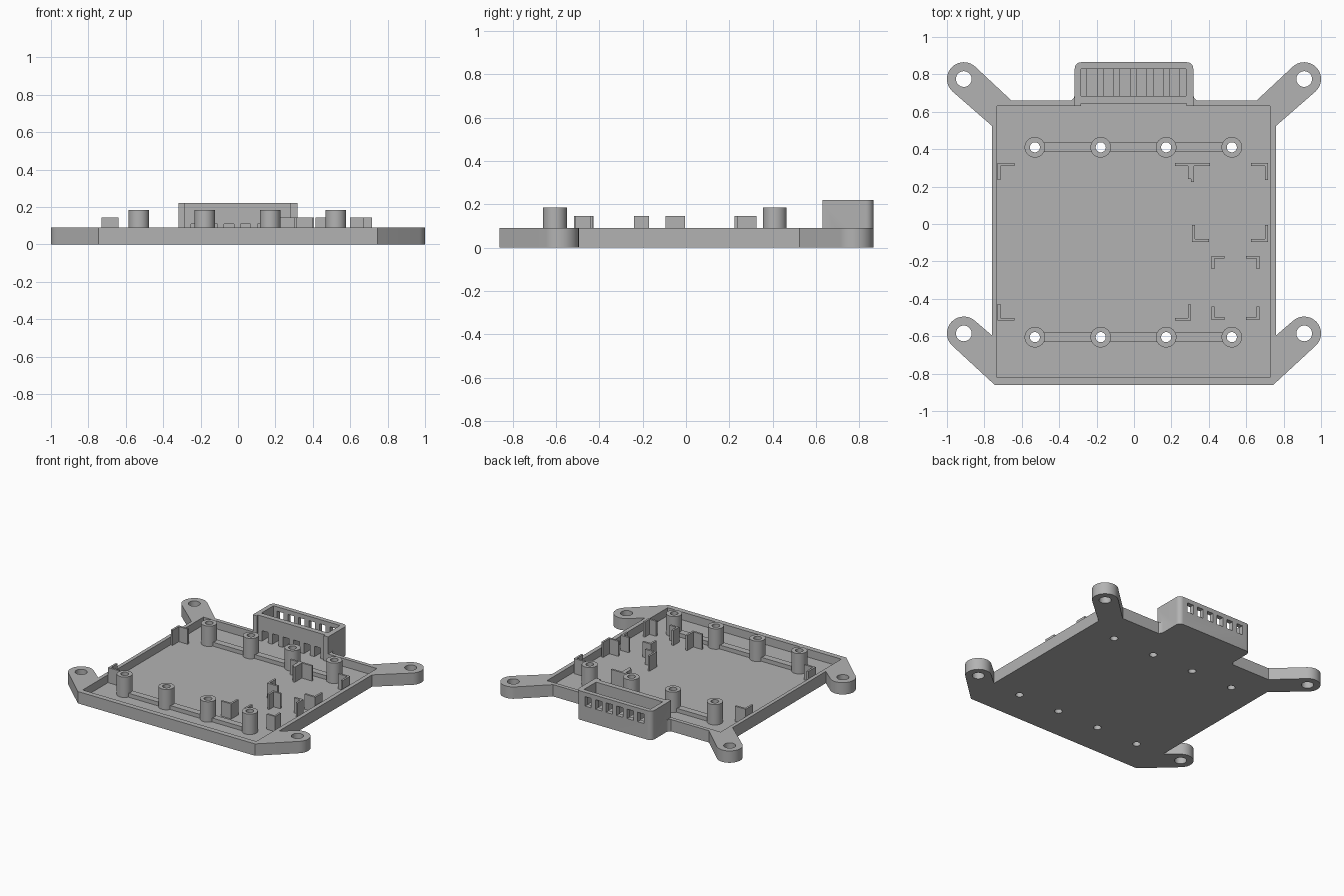
import bpy, bmesh, math

if "Cube" in bpy.data.objects:
    bpy.data.objects.remove(bpy.data.objects["Cube"])

grey = bpy.data.materials.new("light grey plastic")
grey.diffuse_color = (0.45, 0.45, 0.45, 1)
grey.use_nodes = True
grey.node_tree.nodes["Principled BSDF"].inputs["Base Color"].default_value = grey.diffuse_color


def prism(name, pts, z0, z1):
    """Extrude a closed counter-clockwise outline from z0 to z1."""
    bm = bmesh.new()
    face = bm.faces.new([bm.verts.new((x, y, z0)) for x, y in pts])
    ext = bmesh.ops.extrude_face_region(bm, geom=[face])
    bmesh.ops.translate(bm, vec=(0, 0, z1 - z0),
                        verts=[v for v in ext["geom"] if isinstance(v, bmesh.types.BMVert)])
    bmesh.ops.recalc_face_normals(bm, faces=bm.faces)
    me = bpy.data.meshes.new(name)
    bm.to_mesh(me)
    bm.free()
    me.materials.append(grey)
    ob = bpy.data.objects.new(name, me)
    bpy.context.collection.objects.link(ob)
    return ob


def rect(x0, x1, y0, y1):
    return [(x0, y0), (x1, y0), (x1, y1), (x0, y1)]


def arc(cx, cy, r, a0, a1, n):
    angles = [math.radians(a0 + (a1 - a0) * i / n) for i in range(n + 1)]
    return [(cx + r * math.cos(a), cy + r * math.sin(a)) for a in angles]


def circle(cx, cy, r, n=32):
    return arc(cx, cy, r, 0, 360, n)[:-1]


def mirrored(right):
    return right + [(-x, y) for x, y in reversed(right)]


def combine(target, others, op="DIFFERENCE"):
    for other in others:
        mod = target.modifiers.new(op.title(), "BOOLEAN")
        mod.operation, mod.solver, mod.object = op, "EXACT", other
        bpy.context.view_layer.objects.active = target
        bpy.ops.object.modifier_apply(modifier=mod.name)


def discard(obs):
    for ob in obs:
        bpy.data.objects.remove(ob)


def smooth(ob):
    bpy.ops.object.select_all(action="DESELECT")
    ob.select_set(True)
    bpy.context.view_layer.objects.active = ob
    bpy.ops.object.shade_smooth_by_angle(angle=math.radians(30))


FLOOR, RIM, TOP = 0.03, 0.09, 0.22
LUG_X, LUG_YS = 0.91, (-0.585, 0.775)
POST_XS, POST_YS = (-0.53, -0.178, 0.172, 0.523), (-0.605, 0.41)

# Tray body with four rounded mounting arms and a flared neck at the back
right = [(0.745, -0.86)]
right += arc(LUG_X, LUG_YS[0], 0.09, -47, 133, 20)
right += [(0.76, -0.595), (0.76, 0.525)]
right += arc(LUG_X, LUG_YS[1], 0.09, -47, 133, 20)
right += [(0.655, 0.66), (0.335, 0.66), (0.322, 0.675), (0.31, 0.71)]
tray = prism("tray", mirrored(right), 0, RIM)

# Connector housing, joined to the back edge
housing = prism("connector_housing", mirrored(
    [(0.317, 0.61)] + arc(0.282, 0.83, 0.035, 0, 90, 8)), 0, TOP)
combine(tray, [housing], "UNION")

# Pocket, housing recess and housing cavity
cuts = [prism("pocket_cut", rect(-0.732, 0.728, -0.82, 0.63), FLOOR, 0.5),
        prism("recess_cut", rect(-0.283, 0.28, 0.55, 0.645), FLOOR, 0.5),
        prism("cavity_cut", rect(-0.283, 0.277, 0.685, 0.83), RIM, 0.5)]
# Wire channels through the front wall and windows through the back wall
for i in range(6):
    x = -0.225 + 0.0885 * i
    cuts.append(prism("channel_cut", rect(x - 0.026, x + 0.026, 0.6, 0.83), FLOOR, 0.11))
    cuts.append(prism("window_cut", rect(x - 0.026, x + 0.026, 0.8, 0.9), 0.115, 0.187))
# Mounting holes in the arms
for y in LUG_YS:
    for x in (-LUG_X, LUG_X):
        cuts.append(prism("lug_hole_cut", circle(x, y, 0.042), -0.1, 0.3))
combine(tray, cuts)

# Screw posts and the low rails joining them, drilled through the floor
drills = [prism("drill", circle(x, y, 0.027), -0.1, 0.4) for y in POST_YS for x in POST_XS]
combine(tray, drills)
for row, y in enumerate(POST_YS):
    row_drills = drills[row * 4:row * 4 + 4]
    rail = prism("rail", rect(POST_XS[0], POST_XS[-1], y - 0.025, y + 0.025), FLOOR, 0.06)
    combine(rail, row_drills)
    for x, drill in zip(POST_XS, row_drills):
        post = prism("screw_post", circle(x, y, 0.055), FLOOR, 0.185)
        combine(post, [drill])
        smooth(post)
discard(cuts + drills + [housing])
smooth(tray)

# Corner brackets: outer corner, direction of the arms, arm length
T = 0.015
brackets = [
    (-0.73, 0.325, 1, -1, 0.09), (0.305, 0.325, -1, -1, 0.085), (0.305, 0.325, 1, -1, 0.1),
    (0.716, 0.325, -1, -1, 0.09), (0.31, -0.095, 1, 1, 0.09), (0.716, -0.095, -1, 1, 0.09),
    (0.415, -0.17, 1, -1, 0.07), (0.67, -0.17, -1, -1, 0.07),
    (0.415, -0.512, 1, 1, 0.07), (0.67, -0.512, -1, 1, 0.07),
    (0.305, -0.517, -1, 1, 0.087), (-0.73, -0.517, 1, 1, 0.09)]
for cx, cy, sx, sy, n in brackets:
    shape = [(0, 0), (n, 0), (n, T), (T, T), (T, n), (0, n)]
    prism("corner_bracket", [(cx + sx * x, cy + sy * y) for x, y in shape], FLOOR, 0.145)
